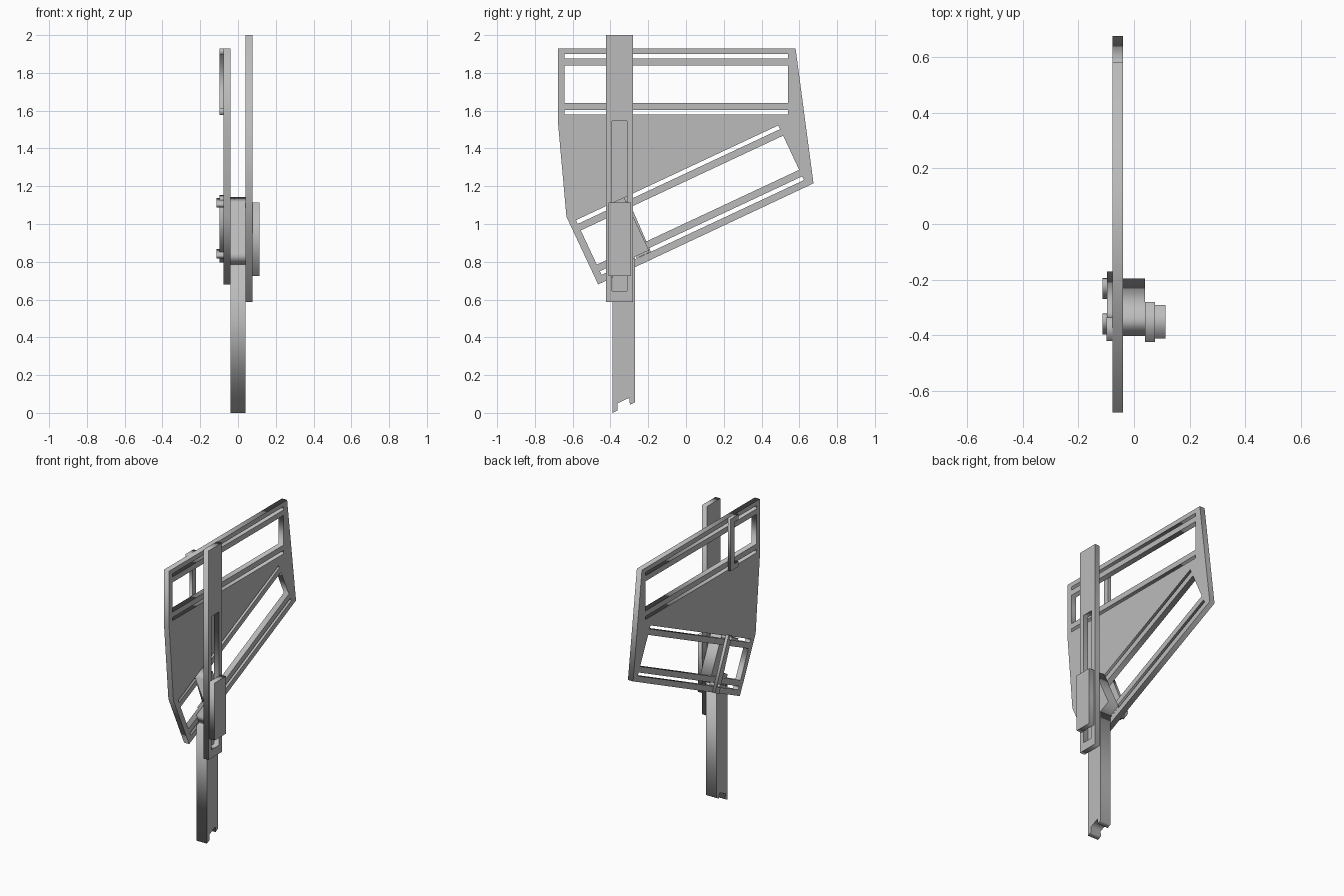
import bpy, math
from mathutils import Matrix

if "Cube" in bpy.data.objects:
    bpy.data.objects.remove(bpy.data.objects["Cube"])

grey = bpy.data.materials.new("plain_grey")
grey.diffuse_color = (0.5, 0.5, 0.5, 1)
grey.use_nodes = True
grey.node_tree.nodes["Principled BSDF"].inputs["Base Color"].default_value = grey.diffuse_color

# profile plane: local x -> world y, local y -> world z, local z -> world x
STAND = Matrix(((0, 0, 1, 0), (1, 0, 0, 0), (0, 1, 0, 0), (0, 0, 0, 1)))
ANG = math.radians(25.1)
C, S = math.cos(ANG), math.sin(ANG)


def tilt(pts):
    """Points in the tilted frame of the plate's lower corner -> (y, z)."""
    return [(-0.465 + u * C - v * S, 0.68 + u * S + v * C) for u, v in pts]


def rect(a0, a1, b0, b1):
    return [(a0, b0), (a1, b0), (a1, b1), (a0, b1)]


def slab(name, x0, x1, outline, holes=()):
    """Extrude a (y, z) outline with holes from x0 to x1."""
    cu = bpy.data.curves.new(name, 'CURVE')
    cu.dimensions = '2D'
    cu.fill_mode = 'BOTH'
    cu.extrude = (x1 - x0) / 2
    for loop in [outline, *holes]:
        sp = cu.splines.new('POLY')
        sp.points.add(len(loop) - 1)
        for p, (a, b) in zip(sp.points, loop):
            p.co = (a, b, 0, 1)
        sp.use_cyclic_u = True
    tmp = bpy.data.objects.new(name + "_profile", cu)
    bpy.context.collection.objects.link(tmp)
    dg = bpy.context.evaluated_depsgraph_get()
    me = bpy.data.meshes.new_from_object(tmp.evaluated_get(dg))
    bpy.data.objects.remove(tmp)
    bpy.data.curves.remove(cu)
    me.transform(Matrix.Translation(((x0 + x1) / 2, 0, 0)) @ STAND)
    me.name = name
    me.materials.clear()
    me.materials.append(grey)
    ob = bpy.data.objects.new(name, me)
    bpy.context.collection.objects.link(ob)
    return ob


# slotted plate: straight window group on top, tilted group below
corner = tilt([(0, 0.396)])[0]
outline = [(-0.465, 0.68), (0.675, 1.215), (0.58, 1.93), (-0.678, 1.93),
           (-0.678, 1.54), corner]
holes = [rect(-0.643, 0.54, a, b)
         for a, b in ((1.877, 1.899), (1.64, 1.84), (1.581, 1.603))]
holes += [tilt(rect(0.038, 1.221, a, b))
          for a, b in ((0.038, 0.060), (0.098, 0.298), (0.336, 0.358))]
slab("slotted_plate", -0.077, -0.039, outline, holes)

# upright bar with a long slot, and the block sliding on it
slab("upright_bar", 0.04, 0.076, rect(-0.424, -0.28, 0.588, 2.0),
     [rect(-0.391, -0.312, 0.645, 1.545)])
slab("sliding_block", 0.076, 0.114, rect(-0.411, -0.291, 0.725, 1.113))

# post with slanted ends and a notch in the foot
slab("post", -0.039, 0.04,
     [(-0.389, 0), (-0.362, 0.013), (-0.364, 0.05), (-0.30, 0.08),
      (-0.297, 0.043), (-0.27, 0.056), (-0.27, 0.824), (-0.389, 0.775)])

# tilted L-shaped head on the post
slab("post_head", -0.039, 0.04,
     tilt([(0.14, 0.05), (0.32, 0.05), (0.32, 0.36), (0.238, 0.36),
           (0.238, 0.12), (0.14, 0.12)]))

# tongues through the tilted slots, locked by a thin bar
for name, v in (("lower_tongue", 0.049), ("upper_tongue", 0.347)):
    slab(name, -0.114, -0.039, tilt(rect(0.243, 0.317, v - 0.01, v + 0.01)))
slab("lock_bar", -0.097, -0.077,
     tilt([(0.275, 0.0), (0.325, 0.0), (0.335, 0.365), (0.295, 0.365)]))

# upper clip with wide heads at both ends
slab("upper_clip", -0.098, -0.077,
     [(-0.42, 1.578), (-0.337, 1.578), (-0.337, 1.93), (-0.42, 1.93),
      (-0.42, 1.895), (-0.378, 1.895), (-0.378, 1.613), (-0.42, 1.613)])
